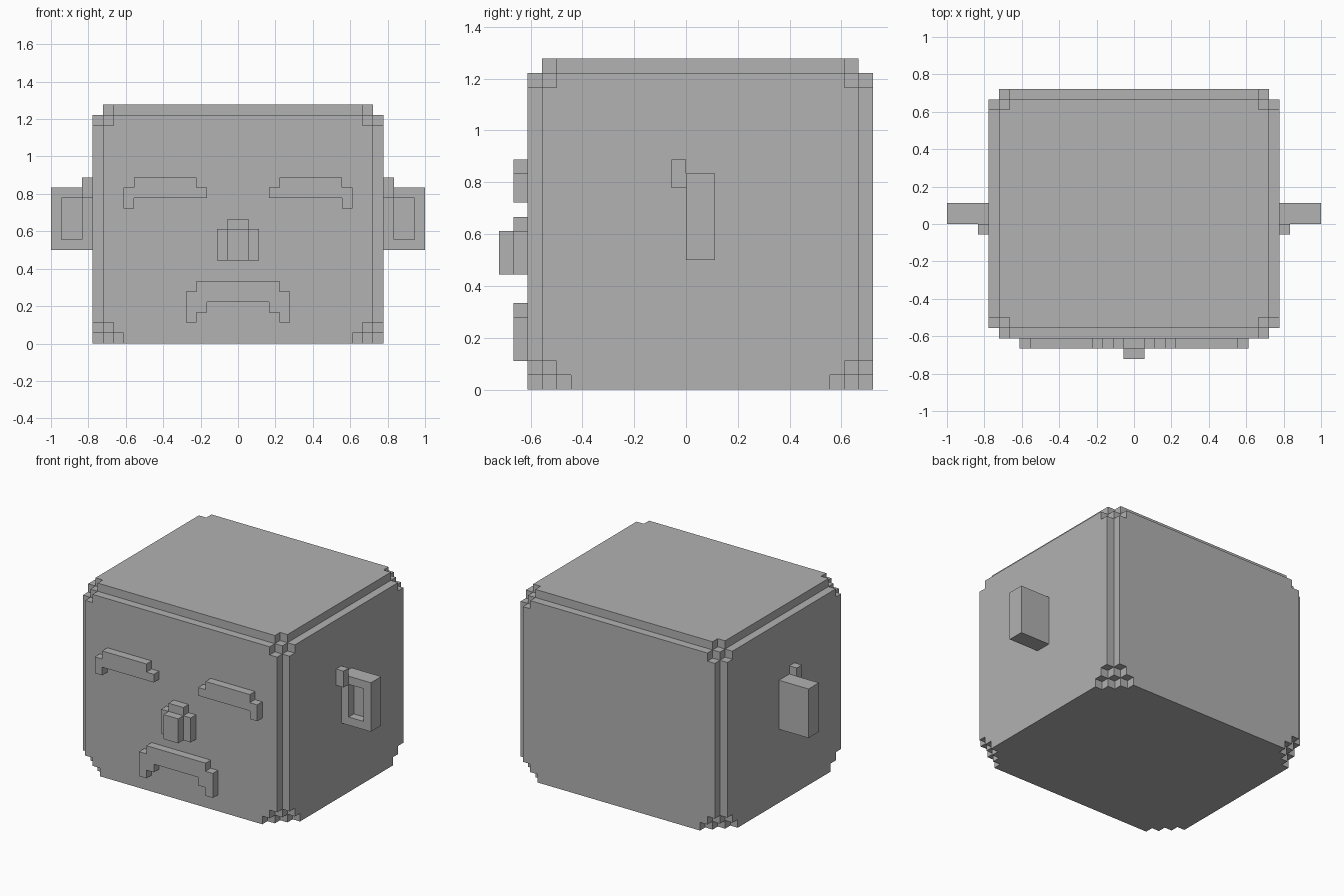
import bpy
import bmesh
from itertools import product

UNIT = 1 / 18  # size of one block

cube = bpy.data.objects.get("Cube")
if cube:
    bpy.data.objects.remove(cube)

grey = bpy.data.materials.new("plain_grey")
grey.use_nodes = True
colour = (0.445, 0.445, 0.445, 1)
grey.diffuse_color = colour
grey.node_tree.nodes["Principled BSDF"].inputs["Base Color"].default_value = colour


def block(x0, x1, y0, y1, z0, z1):
    """All unit cells inside a box."""
    return set(product(range(x0, x1), range(y0, y1), range(z0, z1)))


def mirror(cells):
    return {(-1 - x, y, z) for x, y, z in cells}


def build(name, cells, solid):
    """Skin the cells with faces wherever they meet open air."""
    bm = bmesh.new()
    verts = {}

    def vert(p):
        if p not in verts:
            verts[p] = bm.verts.new([c * UNIT for c in p])
        return verts[p]

    for cell in sorted(cells):
        for axis, side in product(range(3), (0, 1)):
            beyond = list(cell)
            beyond[axis] += 2 * side - 1
            if tuple(beyond) in solid:
                continue
            ring = []
            for u, v in ((0, 0), (1, 0), (1, 1), (0, 1)):
                p = list(cell)
                p[axis] += side
                p[(axis + 1) % 3] += u
                p[(axis + 2) % 3] += v
                ring.append(vert(tuple(p)))
            bm.faces.new(ring if side else ring[::-1])
    # Merge flat neighbouring squares into large faces
    bmesh.ops.dissolve_limit(bm, angle_limit=0.01, verts=bm.verts[:], edges=bm.edges[:])
    mesh = bpy.data.meshes.new(name)
    bm.to_mesh(mesh)
    bm.free()
    mesh.materials.append(grey)
    bpy.context.collection.objects.link(bpy.data.objects.new(name, mesh))


# Head: big box with stepped edges and corners
def in_head(cell):
    x, y, z = cell
    a, b = min(x + 14, 13 - x), min(y + 11, 12 - y)
    if z == 22:
        return a > 0 and b > 0 and a + b > 2
    cut = {0: 3, 1: 2, 21: 2}.get(z, 1)
    return a + b >= cut


head = set(filter(in_head, block(-14, 14, -11, 13, 0, 23)))

# Closed eye: bar with a raised middle and a drooping outer end
eye = block(4, 10, -12, -11, 15, 16) | block(3, 11, -12, -11, 14, 15) | block(10, 11, -12, -11, 13, 14)

# Nose: wide base, narrow bridge and a tip
nose = block(-2, 2, -12, -11, 8, 11) | block(-1, 1, -12, -11, 11, 12) | block(-1, 1, -13, -12, 8, 11)

# Mouth: downturned arch
half_mouth = (block(0, 4, -12, -11, 5, 6) | block(0, 5, -12, -11, 4, 5)
              | block(3, 5, -12, -11, 3, 4) | block(4, 5, -12, -11, 2, 3))
mouth = half_mouth | mirror(half_mouth)

# Ear: slab with a hollow in front and a small upper fold
ear = (block(14, 18, 0, 2, 9, 15) - block(15, 17, 0, 1, 10, 14)) | block(14, 15, -1, 0, 14, 16)

parts = {
    "head": head, "nose": nose, "mouth": mouth,
    "left_eye": eye, "right_eye": mirror(eye),
    "left_ear": ear, "right_ear": mirror(ear),
}
solid = set().union(*parts.values())
for name, cells in parts.items():
    build(name, cells, solid)
